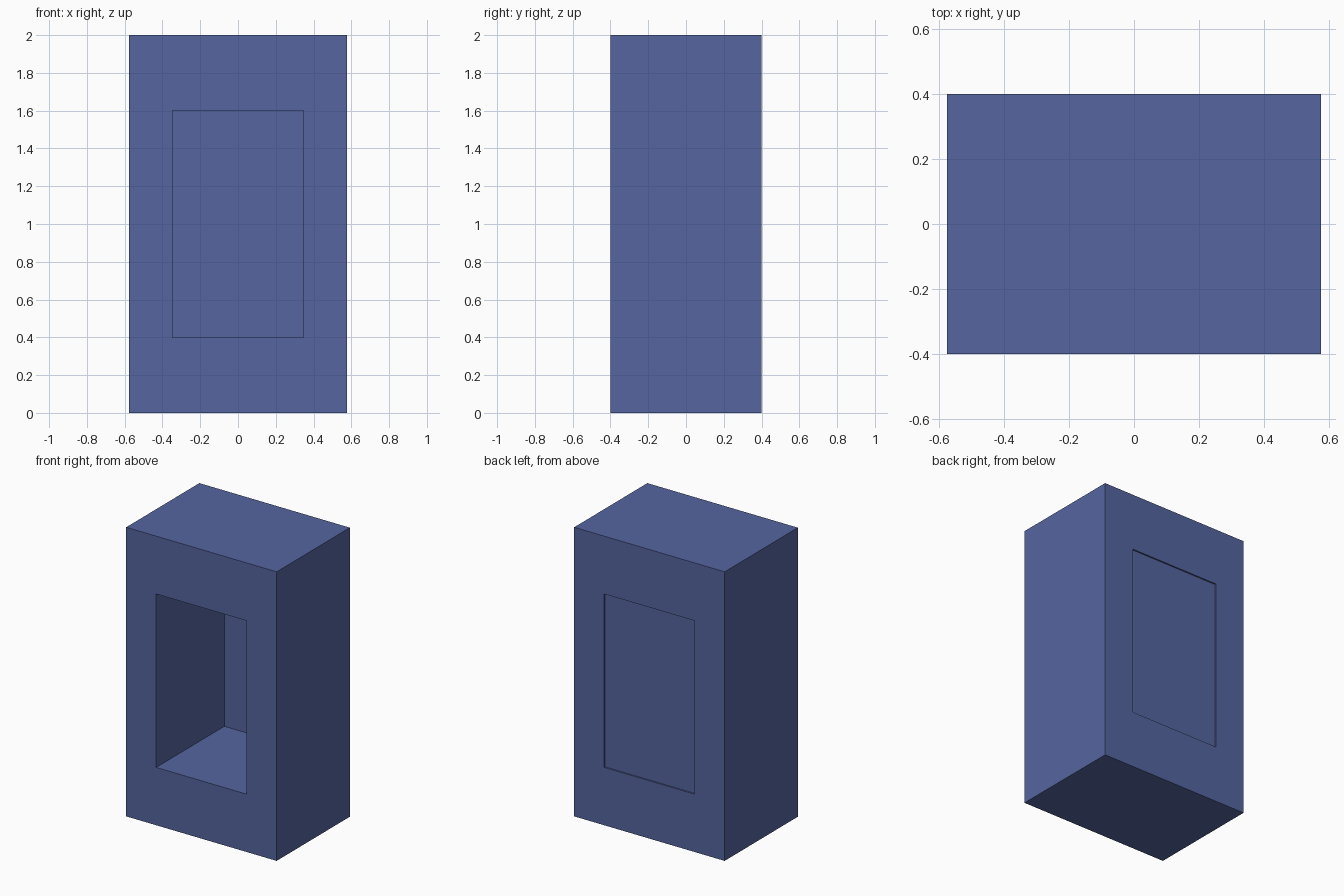
import bpy, bmesh
from math import copysign

if "Cube" in bpy.data.objects:
    bpy.data.objects.remove(bpy.data.objects["Cube"])

W, D, H = 0.576, 0.4, 2.0          # half width, half depth, height
OPEN_X, OPEN_Z = 0.346, 0.6        # half size of the opening


def sink(bm, side, depth):
    """Inset the front (-1) or back (+1) face to the opening size and push it in."""
    face = next(f for f in bm.faces if f.normal.y * side > 0.9)
    bmesh.ops.inset_individual(bm, faces=[face], thickness=0.1)
    for v in face.verts:
        v.co.x = copysign(OPEN_X, v.co.x)
        v.co.z = H / 2 + copysign(OPEN_Z, v.co.z - H / 2)
    wall = bmesh.ops.extrude_discrete_faces(bm, faces=[face])["faces"][0]
    for v in wall.verts:
        v.co.y -= side * depth
    bm.normal_update()


# Solid block
bm = bmesh.new()
bmesh.ops.create_cube(bm, size=1)
for v in bm.verts:
    v.co = (v.co.x * 2 * W, v.co.y * 2 * D, (v.co.z + 0.5) * H)
bm.normal_update()

# Deep niche in front, shallow panel recess at the back
sink(bm, -1, 0.745)
sink(bm, 1, 0.01)

mesh = bpy.data.meshes.new("cabinet_body")
bm.to_mesh(mesh)
bm.free()
body = bpy.data.objects.new("cabinet_body", mesh)
bpy.context.collection.objects.link(body)

# Blue finish
blue = bpy.data.materials.new("blue_finish")
blue.diffuse_color = (0.09, 0.13, 0.35, 1)
blue.use_nodes = True
blue.node_tree.nodes["Principled BSDF"].inputs["Base Color"].default_value = blue.diffuse_color
mesh.materials.append(blue)
